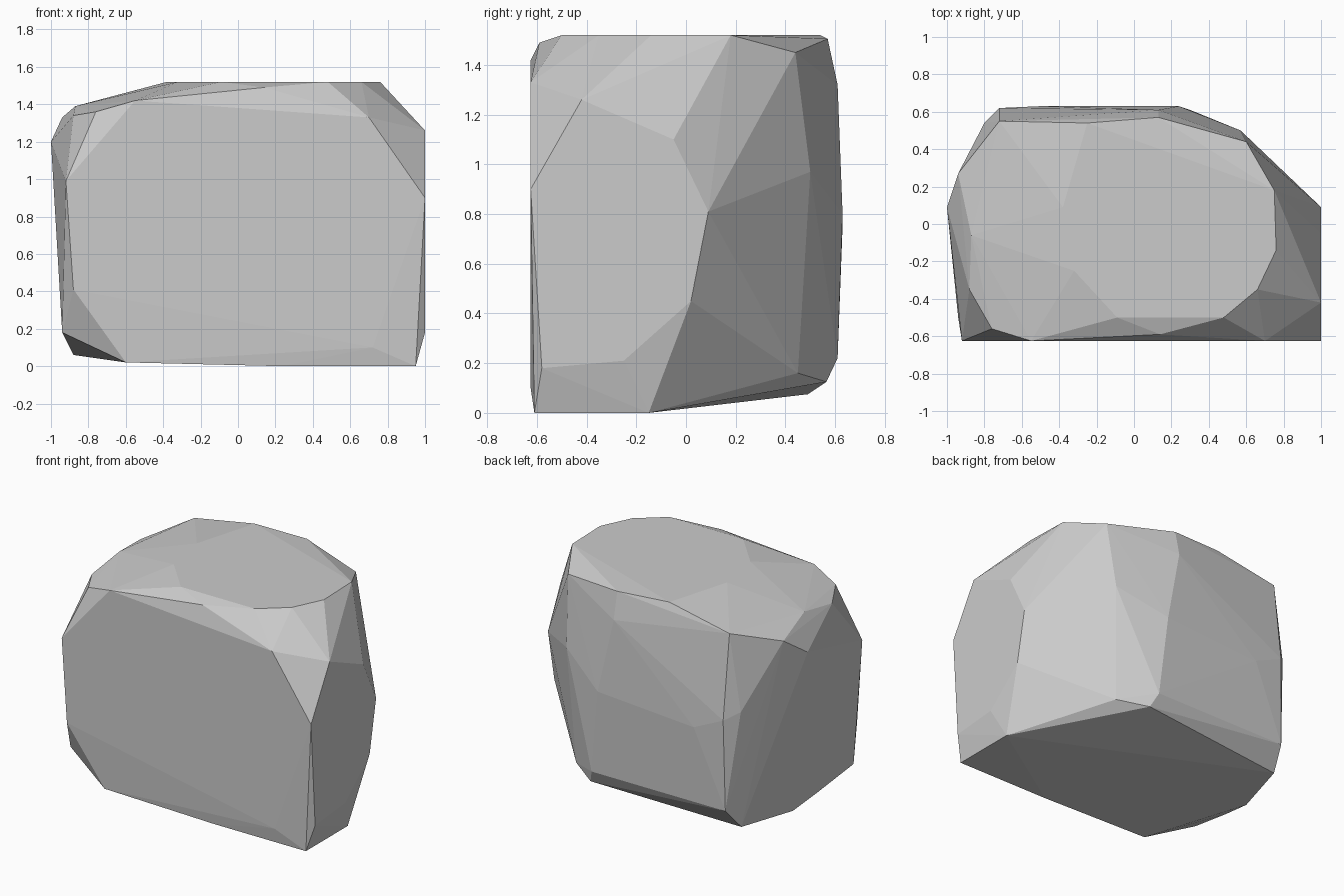
import bpy
import bmesh
from mathutils import Vector

# Remove the default cube only
default_cube = bpy.data.objects.get("Cube")
if default_cube:
    bpy.data.objects.remove(default_cube, do_unlink=True)


def make_material(name, color):
    """One flat colour for both the viewport and the render."""
    material = bpy.data.materials.new(name)
    material.use_nodes = True
    material.diffuse_color = color
    shader = next(node for node in material.node_tree.nodes if node.type == "BSDF_PRINCIPLED")
    shader.inputs["Base Color"].default_value = color
    shader.inputs["Roughness"].default_value = 0.9
    return material


def outline(axis, level, pairs):
    """Place a flat outline on the plane where the given axis equals level."""
    corners = []
    for pair in pairs:
        corner = list(pair)
        corner.insert("xyz".index(axis), level)
        corners.append(Vector(corner))
    return corners


def ridge(*corners):
    """A run of corners that does not lie on one main plane."""
    return [Vector(corner) for corner in corners]


def wrap(name, corners, material):
    """Stretch a convex, flat-faceted skin around all the corners."""
    bm = bmesh.new()
    for corner in corners:
        bm.verts.new(corner)
    bmesh.ops.convex_hull(bm, input=bm.verts[:])
    loose = [vert for vert in bm.verts if not vert.link_faces]
    bmesh.ops.delete(bm, geom=loose, context="VERTS")
    bmesh.ops.recalc_face_normals(bm, faces=bm.faces[:])
    mesh = bpy.data.meshes.new(name)
    bm.to_mesh(mesh)
    bm.free()
    mesh.materials.append(material)
    boulder = bpy.data.objects.new(name, mesh)
    bpy.context.collection.objects.link(boulder)
    return boulder


# Broad front face
front = outline("y", -.625, [(-.92, .99), (-.55, 1.42), (.7, 1.33), (1, .9),
                             (.72, .1), (-.88, .41)])
# Broad end face
side = outline("x", 1, [(-.42, 1.26), (-.05, 1.1), (.09, .81), (.02, .45),
                        (-.25, .21), (-.58, .18)])
# Flat top
top = outline("z", 1.52, [(.75, .18), (.76, -.14), (.66, -.35), (.48, -.5),
                          (-.09, -.5), (-.32, -.25), (-.38, .09), (-.25, .54)])
# Sloping rim between the top and the other end
top_rim = ridge((.14, -.59, 1.49), (-.76, -.56, 1.36), (-.88, -.35, 1.34),
                (-.87, -.06, 1.39), (-.94, .27, 1.33), (-1, .09, 1.2),
                (-.72, .55, 1.43), (.13, .57, 1.505), (.6, .44, 1.45))
# Gently bulging back
back = ridge((.13, .61, 1.32), (.24, .63, .8), (.57, .5, .97), (-.5, .63, .75),
             (-.72, .62, .85), (-.73, .61, .22), (-.8, .54, .9), (.3, .61, .22))
# Slanted underside
base = ridge((.24, -.61, 0), (.95, -.61, 0), (.95, -.15, 0), (.53, .45, .16),
             (.34, .565, .125), (-.77, .49, .075), (-.88, .08, .06),
             (-.9, -.15, .1), (-.94, -.5, .18), (-.6, -.61, .02))

stone = make_material("stone_grey", (.6, .6, .6, 1))
wrap("boulder", front + side + top + top_rim + back + base, stone)
